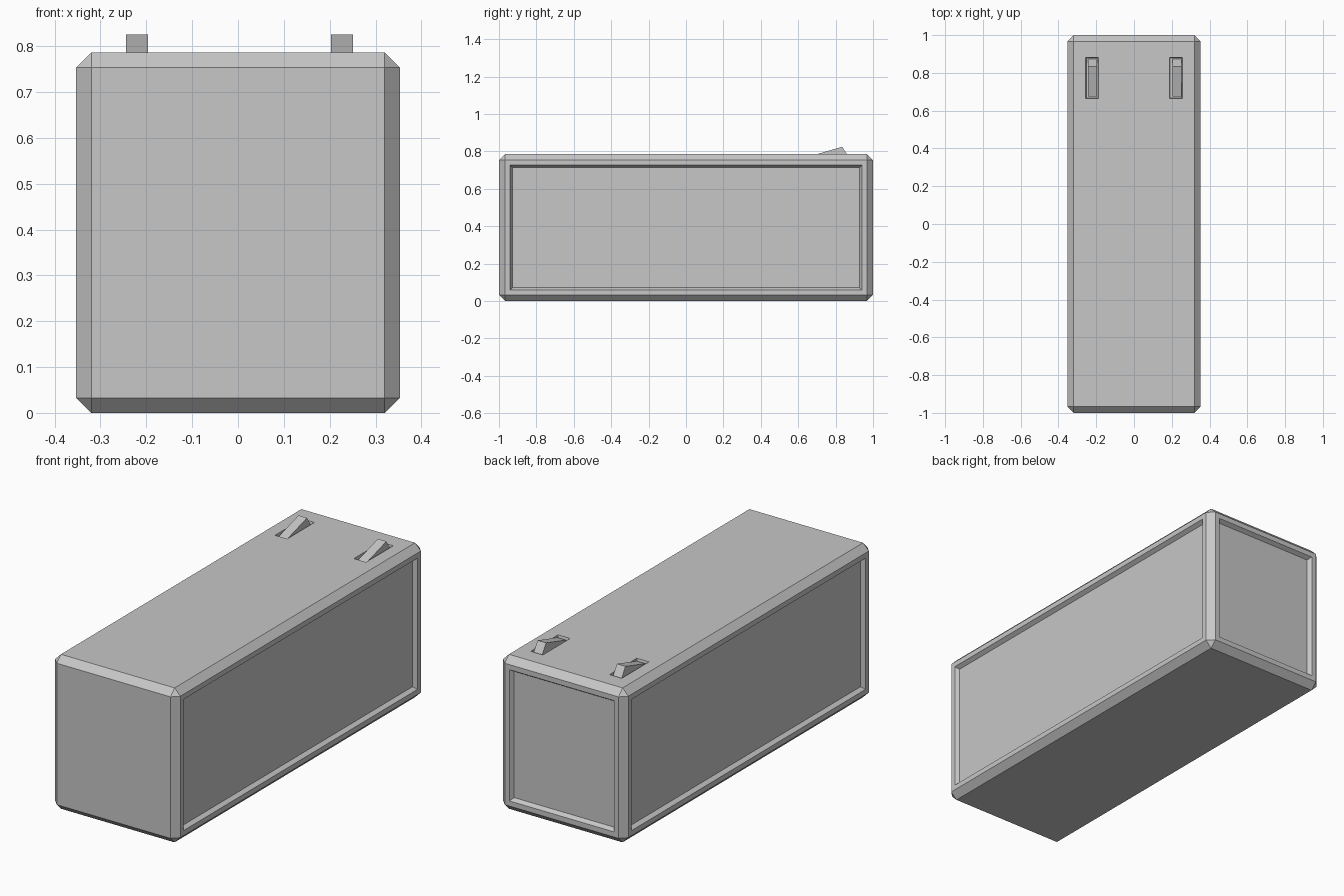
import bpy
import bmesh
from mathutils import Vector, Matrix

W, L, H = 0.706, 2.0, 0.786      # case width, length, height
CHAMFER = 0.033

cube = bpy.data.objects.get("Cube")
if cube:
    bpy.data.objects.remove(cube, do_unlink=True)

grey = bpy.data.materials.new("plain_grey")
grey.use_nodes = True
colour = (0.57, 0.57, 0.57, 1)
grey.diffuse_color = colour
grey.node_tree.nodes["Principled BSDF"].inputs["Base Color"].default_value = colour


def finish(bm, name):
    bmesh.ops.recalc_face_normals(bm, faces=bm.faces)
    mesh = bpy.data.meshes.new(name)
    bm.to_mesh(mesh)
    bm.free()
    mesh.materials.append(grey)
    obj = bpy.data.objects.new(name, mesh)
    bpy.context.collection.objects.link(obj)
    return obj


def box(size, centre):
    bm = bmesh.new()
    place = Matrix.Translation(centre) @ Matrix.Diagonal((*size, 1))
    bmesh.ops.create_cube(bm, size=1, matrix=place)
    return bm


# Chamfered case with recessed panels on both sides and the back
bm = box((W, L, H), (0, 0, H / 2))
bmesh.ops.bevel(bm, geom=bm.edges[:], offset=CHAMFER, segments=1, affect='EDGES')
bm.normal_update()
for direction in (Vector((1, 0, 0)), Vector((-1, 0, 0)), Vector((0, 1, 0))):
    panel = max(bm.faces, key=lambda f: f.normal.dot(direction) * f.calc_area())
    bmesh.ops.inset_region(bm, faces=[panel], thickness=0.037)
    bmesh.ops.inset_region(bm, faces=[panel], thickness=0.018, depth=-0.02)
case = finish(bm, "case")

# Two tapered slots in the top
for x in (-0.222, 0.222):
    bm = box((0.076, 0.228, 0.04), (x, 0.773, H))
    for v in bm.verts:
        if v.co.z < H:
            v.co.x = x + (v.co.x - x) * 0.8
            v.co.y = 0.773 + (v.co.y - 0.773) * 0.92
    cutter = finish(bm, "slot_cutter")
    cutter.hide_render = True
    mod = case.modifiers.new("slot", 'BOOLEAN')
    mod.operation = 'DIFFERENCE'
    mod.solver = 'EXACT'
    mod.object = cutter
    bpy.context.view_layer.objects.active = case
    bpy.ops.object.modifier_apply(modifier=mod.name)
    bpy.data.objects.remove(cutter, do_unlink=True)

# Wedge-shaped catches standing in the slots
profile = [(0.675, 0.764), (0.675, 0.778), (0.835, 0.825), (0.874, 0.764)]
for side, x in (("right", -0.22), ("left", 0.227)):
    bm = bmesh.new()
    face = bm.faces.new([bm.verts.new((x - 0.024, y, z)) for y, z in profile])
    out = bmesh.ops.extrude_face_region(bm, geom=[face])
    moved = [g for g in out["geom"] if isinstance(g, bmesh.types.BMVert)]
    bmesh.ops.translate(bm, verts=moved, vec=(0.048, 0, 0))
    finish(bm, side + "_catch")
